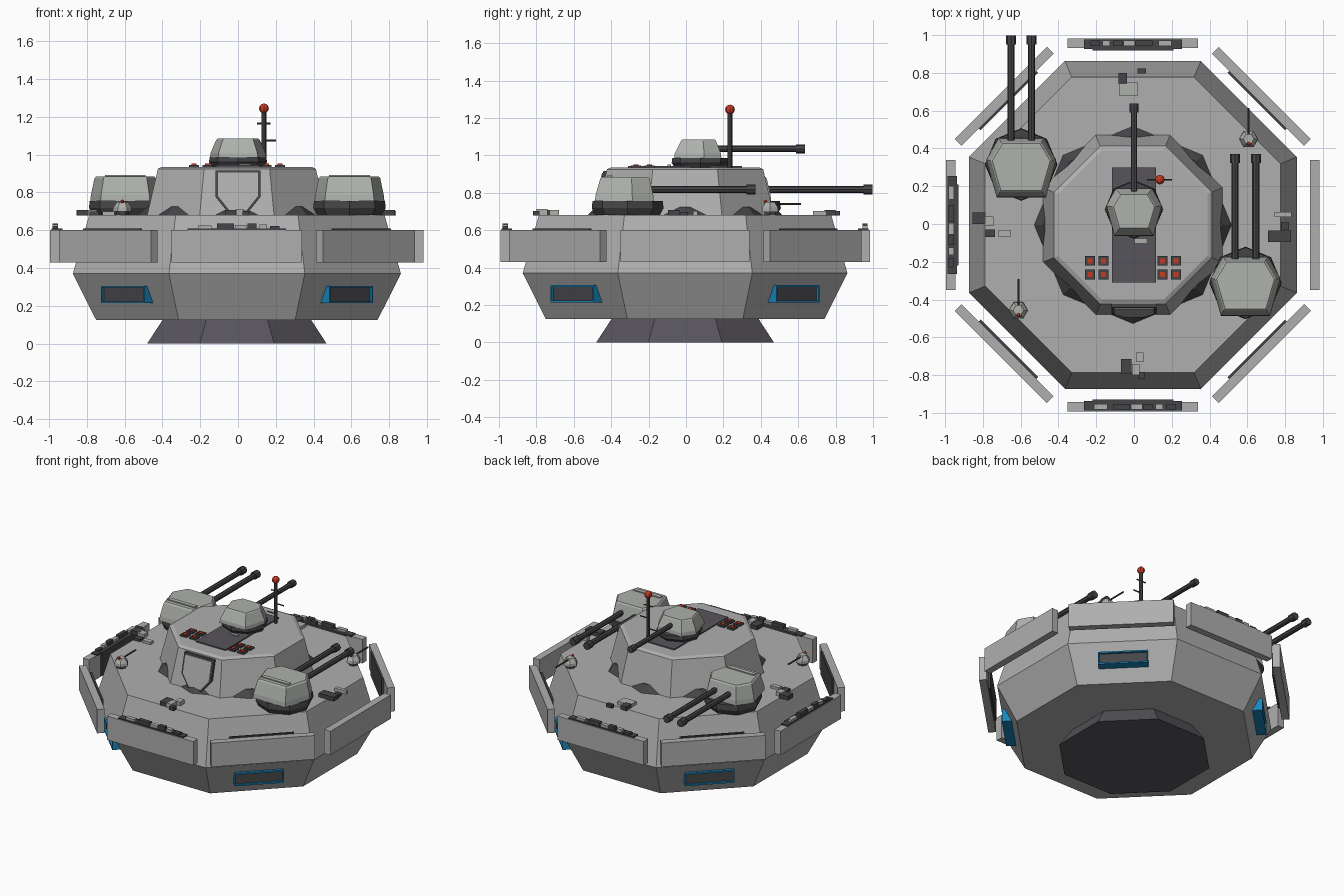
import bpy, bmesh, math
from mathutils import Matrix, Vector

cube = bpy.data.objects.get("Cube")
if cube:
    bpy.data.objects.remove(cube, do_unlink=True)


def material(name, rgb):
    m = bpy.data.materials.new(name)
    m.use_nodes = True
    col = (*rgb, 1)
    m.diffuse_color = col
    m.node_tree.nodes["Principled BSDF"].inputs["Base Color"].default_value = col
    return m


GREY = material("hull grey", (.43, .43, .43))
PALE = material("turret grey", (.42, .44, .41))
DARK = material("dark metal", (.06, .06, .065))
SLATE = material("slate", (.095, .09, .105))
RED = material("signal red", (.6, .04, .015))
BLUE = material("vent blue", (.01, .24, .5))
HULL = Vector((-.006, -.005, 0))


def finish(name, bm, mat):
    bmesh.ops.recalc_face_normals(bm, faces=bm.faces)
    mesh = bpy.data.meshes.new(name)
    bm.to_mesh(mesh)
    bm.free()
    mesh.materials.append(mat)
    ob = bpy.data.objects.new(name, mesh)
    bpy.context.collection.objects.link(ob)
    return ob


def loft(name, rings, mat, at=(0, 0, 0)):
    """Closed solid through rings of (outline, z)."""
    bm = bmesh.new()
    loops = [[bm.verts.new((x + at[0], y + at[1], z + at[2])) for x, y in pts]
             for pts, z in rings]
    n = len(loops[0])
    for a, b in zip(loops, loops[1:]):
        for i in range(n):
            j = (i + 1) % n
            bm.faces.new((a[i], a[j], b[j], b[i]))
    bm.faces.new(loops[0])
    bm.faces.new(loops[-1])
    return finish(name, bm, mat)


def ngon(r, n=8, turn=0.0):
    return [(r * math.cos(turn + i * math.tau / n), r * math.sin(turn + i * math.tau / n))
            for i in range(n)]


def octagon(apothem):
    return ngon(apothem / math.cos(math.pi / 8), 8, math.pi / 8)


def box(name, centre, size, mat, side=0, origin=(0, 0, 0)):
    """Box placed on the front, then turned by side eighths of a circle."""
    bm = bmesh.new()
    bmesh.ops.create_cube(bm, size=1)
    turn = Matrix.Translation(origin) @ Matrix.Rotation(side * math.pi / 4, 4, 'Z')
    bm.transform(turn @ Matrix.Translation(centre) @ Matrix.Diagonal((*size, 1)))
    return finish(name, bm, mat)


def rod(name, a, b, r, mat, n=8):
    a, b = Vector(a), Vector(b)
    bm = bmesh.new()
    bmesh.ops.create_cone(bm, cap_ends=True, segments=n, radius1=r, radius2=r,
                          depth=(b - a).length)
    rot = (b - a).to_track_quat('Z', 'Y').to_matrix().to_4x4()
    bm.transform(Matrix.Translation((a + b) / 2) @ rot)
    return finish(name, bm, mat)


def ball(name, at, r, mat):
    bm = bmesh.new()
    bmesh.ops.create_uvsphere(bm, u_segments=8, v_segments=6, radius=r)
    bm.transform(Matrix.Translation(at))
    return finish(name, bm, mat)


# Main body
loft("base_skirt", [(octagon(.475), 0), (octagon(.39), .13)], SLATE, HULL)
loft("hull", [(octagon(.745), .125), (octagon(.868), .37), (octagon(.782), .68)], GREY, HULL)
loft("tower_collar", [(ngon(.522), .68), (ngon(.475), .725)], DARK, HULL)
loft("tower", [(octagon(.475), .68), (octagon(.418), .925), (octagon(.395), .936)], GREY, HULL)

# Armour panels around the hull
for side in range(8):
    box("armour_panel", (0, -.963, .515), (.69, .05, .172), GREY, side, HULL)
    if side != 2:
        box("panel_backing", (0, -.931, .525), (.43, .014, .17), DARK, side, HULL)
    if side in (0, 4, 6):
        box("panel_tray", (0, -.957, .603), (.52, .05, .012), DARK, side, HULL)
        for x, w, h, mat in ((-.17, .07, .02, PALE), (-.06, .09, .03, DARK), (.02, .06, .022, PALE),
                             (.08, .05, .03, DARK), (.14, .04, .024, PALE), (.2, .05, .016, DARK)):
            box("panel_fitting", (x, -.962, .606 + h / 2), (w, .028, h), mat, side, HULL)

# Vents on the diagonal lower faces
for side in (1, 3, 5, 7):
    box("vent_grille", (0, -.80, .26), (.31, .08, .08), DARK, side, HULL)
    for s in (-1, 1):
        box("vent_frame_rail", (0, -.81, .26 + s * .041), (.326, .09, .01), BLUE, side, HULL)
        box("vent_frame_end", (s * .159, -.81, .26), (.008, .09, .09), BLUE, side, HULL)

# Shield-shaped door lying on the sloped front of the tower
def door(name, grow, depth, mat):
    outline = [(-.105, .905), (.105, .905), (.105, .78), (.045, .705), (-.045, .705), (-.105, .78)]
    mid = .81
    bm = bmesh.new()
    rows = []
    for d in (-.02, depth):
        row = []
        for x, z in outline:
            z = mid + (z - mid) * grow
            y = -.475 + (z - .68) * .233 - d
            row.append(bm.verts.new((x * grow, y, z)))
        rows.append(row)
    for i in range(6):
        j = (i + 1) % 6
        bm.faces.new((rows[0][i], rows[0][j], rows[1][j], rows[1][i]))
    for row in rows:
        bm.faces.new(row)
    return finish(name, bm, mat)


door("door_frame", 1.13, .022, DARK)
door("door_panel", 1.0, .027, GREY)

# Roof details
box("roof_strip", (0, -.005, .938), (.235, .61, .012), SLATE)
box("roof_hatch_plate", (.035, -.09, .946), (.06, .02, .01), PALE)
for cx in (-.197, .187):
    for dx in (-.036, .036):
        for y in (-.195, -.267):
            box("button_plate", (cx + dx, y, .94), (.052, .052, .012), DARK)
            box("button", (cx + dx, y, .947), (.026, .026, .01), RED)


# Gun turrets
def turret(name, at, k, base_h, body_h, top, guns, reach, gun_z, r):
    x0, y0, z0 = at
    loft(name + "_base", [(ngon(.172 * k), 0), (ngon(.192 * k), base_h * .5),
                          (ngon(.188 * k), base_h)], DARK, at)
    half = [(.12, .14), (.185, .025), (.13, -.175)]
    outline = [(x * k, y * k) for x, y in half + [(-x, y) for x, y in reversed(half)]]
    small = [(x * top, y * top * .95) for x, y in outline]
    rim = [(x * .98, y * .98) for x, y in outline]
    loft(name + "_body", [(outline, base_h), (rim, base_h + body_h * .25),
                          (small, base_h + body_h * .93),
                          ([(x * .94, y * .94) for x, y in small], base_h + body_h)], PALE, at)
    for gx in guns:
        x, z = x0 + gx, z0 + gun_z
        rod(name + "_barrel", (x, y0, z), (x, reach, z), r, DARK)
        rod(name + "_muzzle", (x, reach - .048, z), (x, reach, z), r * 1.4, DARK)


for name, x, y in (("right_turret", -.597, .315), ("left_turret", .59, -.312)):
    turret(name, (x, y, .68), 1, .075, .13, .88, (-.055, .055), y + .683, .137, .019)
    box(name + "_roof_plate", (x, y - .095, .886), (.215, .03, .012), PALE)
turret("top_turret", (0, .077, .935), .8, .05, .1, .78, (0,), .637, .1, .017)

# Small sentry guns on the deck
for x, y in ((.607, .45), (-.612, -.457)):
    at = (x, y, .68)
    loft("sentry_base", [(ngon(.034, 6), 0), (ngon(.034, 6), .02)], DARK, at)
    loft("sentry_body", [(ngon(.05, 6), .018), (ngon(.048, 6), .04), (ngon(.028, 6), .07)], PALE, at)
    rod("sentry_barrel", (x, y, .74), (x, y + .165, .74), .006, DARK, 6)
    ball("sentry_light", (x, y - .025, .752), .01, RED)

# Antenna mast
rod("antenna_mast", (.137, .235, .93), (.137, .235, 1.23), .013, DARK)
rod("antenna_crossbar", (.1, .235, 1.165), (.172, .235, 1.165), .005, DARK, 6)
rod("antenna_arm", (.137, .235, 1.075), (.2, .235, 1.075), .005, DARK, 6)
rod("antenna_spur", (.07, .235, 1.0), (.137, .235, 1.0), .005, DARK, 6)
ball("antenna_beacon", (.137, .235, 1.245), .026, RED)

# Loose fittings on the deck: x, y, width, depth, height
DARK_FITTINGS = ((-.82, .03, .07, .06, .03), (-.76, -.05, .05, .04, .02), (-.06, .77, .045, .06, .03),
                 (.04, .81, .045, .025, .025), (.77, -.065, .12, .06, .03), (.8, -.01, .04, .04, .02),
                 (-.04, -.755, .055, .08, .03), (.04, -.8, .035, .035, .025))
PALE_FITTINGS = ((-.77, .015, .05, .05, .03), (-.685, -.05, .065, .035, .02), (-.03, .715, .1, .07, .025),
                 (.79, .05, .09, .025, .025), (.03, -.705, .04, .05, .03), (.01, -.77, .04, .06, .035))
for mat, fittings in ((DARK, DARK_FITTINGS), (PALE, PALE_FITTINGS)):
    for x, y, w, d, h in fittings:
        box("deck_fitting", (x, y, .678 + h / 2), (w, d, h), mat)
